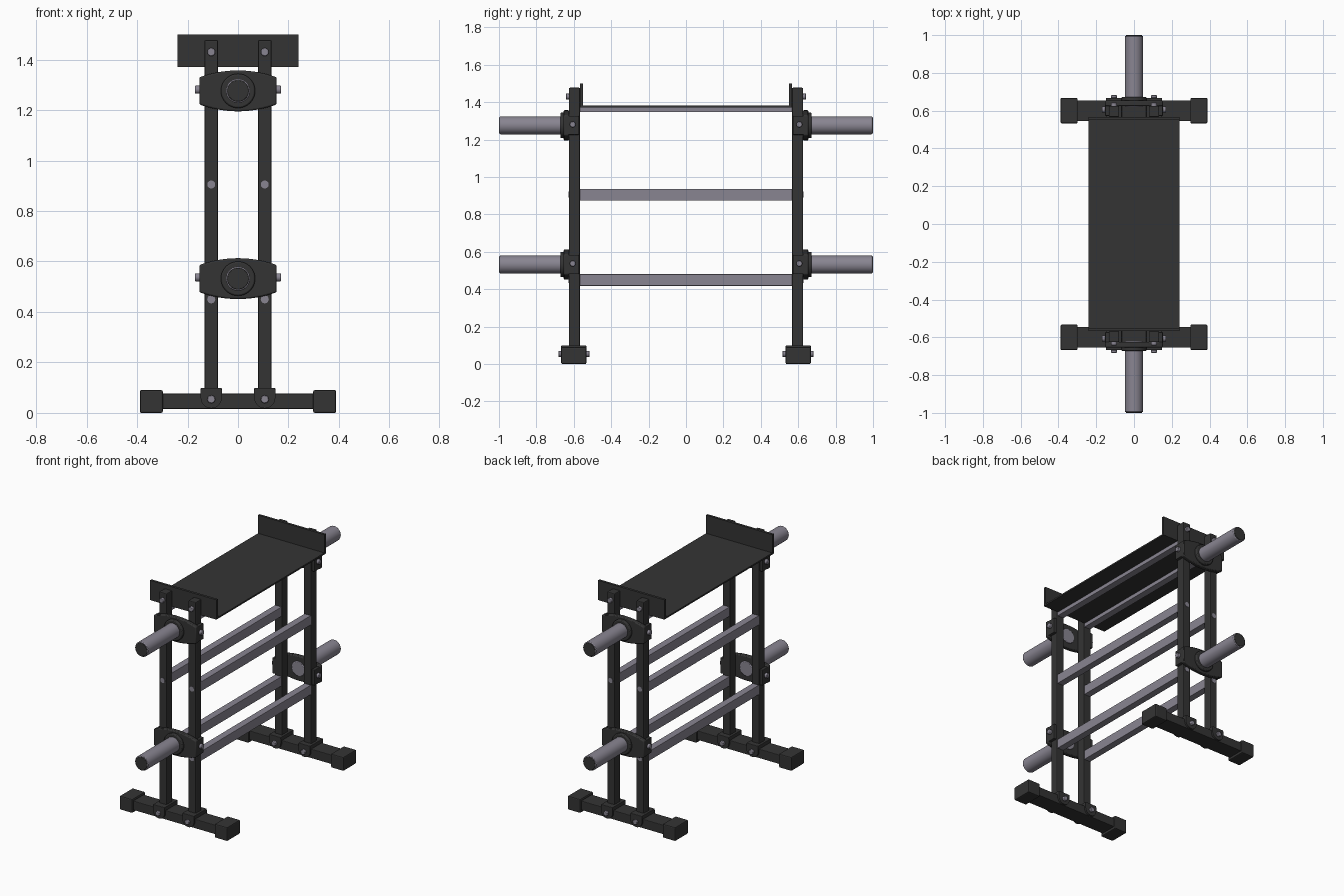
import bpy, bmesh, math
from mathutils import Matrix, Vector

if "Cube" in bpy.data.objects:
    bpy.data.objects.remove(bpy.data.objects["Cube"])


def material(name, col):
    m = bpy.data.materials.new(name)
    m.diffuse_color = (*col, 1)
    m.use_nodes = True
    m.node_tree.nodes["Principled BSDF"].inputs["Base Color"].default_value = m.diffuse_color
    return m


BLACK = material("black steel", (0.034, 0.034, 0.034))
GREY = material("grey steel", (0.25, 0.235, 0.285))


def finish(name, bm, mat, bevel=0, smooth=False):
    bmesh.ops.recalc_face_normals(bm, faces=bm.faces)
    me = bpy.data.meshes.new(name)
    bm.to_mesh(me)
    bm.free()
    me.materials.append(mat)
    ob = bpy.data.objects.new(name, me)
    bpy.context.collection.objects.link(ob)
    if bevel:
        b = ob.modifiers.new("bevel", 'BEVEL')
        b.width, b.segments, b.limit_method = bevel, 2, 'ANGLE'
        b.angle_limit = math.radians(50)
    if smooth:
        bpy.ops.object.select_all(action='DESELECT')
        bpy.context.view_layer.objects.active = ob
        ob.select_set(True)
        bpy.ops.object.shade_smooth_by_angle(angle=math.radians(35))
    return ob


def box(name, x, y, z, mat, bevel=0):
    """Box from (min, max) ranges."""
    bm = bmesh.new()
    bmesh.ops.create_cube(bm, size=1)
    for v in bm.verts:
        v.co = [(a + b) / 2 + c * (b - a)
                for (a, b), c in zip([sorted(x), sorted(y), sorted(z)], v.co)]
    return finish(name, bm, mat, bevel)


def rod(name, p, q, r, mat, sides=32, bevel=0):
    """Cylinder from p to q."""
    p, q = Vector(p), Vector(q)
    d = q - p
    bm = bmesh.new()
    rot = Vector((0, 0, 1)).rotation_difference(d).to_matrix().to_4x4()
    bmesh.ops.create_cone(bm, cap_ends=True, segments=sides, radius1=r, radius2=r,
                          depth=d.length, matrix=Matrix.Translation((p + q) / 2) @ rot)
    return finish(name, bm, mat, bevel, True)


def plate(name, pts, y0, y1, mat, bevel=0):
    """Outline in x,z extruded from y0 to y1."""
    bm = bmesh.new()
    f = bm.faces.new([bm.verts.new((x, y0, z)) for x, z in pts])
    ext = bmesh.ops.extrude_face_region(bm, geom=[f])
    for v in ext['geom']:
        if isinstance(v, bmesh.types.BMVert):
            v.co.y = y1
    return finish(name, bm, mat, bevel, True)


UX = 0.106           # upright centre in x
HUBS = (0.532, 1.276)

for s, end in ((-1, "front"), (1, "back")):
    # Foot bar with end caps
    box(f"{end}_foot_bar", (-0.32, 0.32), (s * 0.545, s * 0.655), (0.016, 0.076), BLACK, 0.004)
    for t in (-1, 1):
        box(f"{end}_foot_cap", (t * 0.298, t * 0.389), (s * 0.533, s * 0.667), (0, 0.09), BLACK, 0.006)

        # Upright post
        x = t * UX
        box(f"{end}_upright", (x - 0.027, x + 0.027), (s * 0.567, s * 0.626), (0.07, 1.477), BLACK, 0.005)

        # Bracket that clamps the upright to the foot bar
        box(f"{end}_foot_bracket", (x - 0.042, x + 0.042), (s * 0.533, s * 0.667), (0.072, 0.099), BLACK, 0.003)
        tab = [(x - 0.042, 0.09), (x + 0.042, 0.09)]
        tab += [(x + 0.042 * math.cos(a), 0.06 - 0.042 * math.sin(a))
                for a in (math.pi * i / 14 for i in range(15))]
        for y0, y1, y2 in ((0.654, 0.667, 0.682), (0.546, 0.533, 0.516)):
            plate(f"{end}_foot_bracket_tab", tab, s * y0, s * y1, BLACK)
            rod(f"{end}_foot_bolt", (x, s * y1, 0.054), (x, s * y2, 0.054), 0.016, GREY, 16, 0.003)

        # Upright bolts: raised at the shelf, flush at the rails
        rod(f"{end}_shelf_bolt", (x, s * 0.62, 1.43), (x, s * 0.642, 1.43), 0.016, GREY, 16, 0.003)
        for z in (0.905, 0.45):
            rod(f"{end}_rail_bolt", (x, s * 0.62, z), (x, s * 0.6285, z), 0.016, GREY, 16)

    # Weight peg hubs
    for z in HUBS:
        n = 16
        xs = [-0.153 + 0.306 * i / n for i in range(n + 1)]
        arc = [(x, 0.054 + 0.027 * (1 - (x / 0.153) ** 2)) for x in xs]
        outline = [(x, z + h) for x, h in arc] + [(x, z - h) for x, h in reversed(arc)]
        plate(f"{end}_hub_plate", outline, s * 0.625, s * 0.654, BLACK, 0.006)
        for t in (-1, 1):
            box(f"{end}_hub_side", (t * 0.132, t * 0.153), (s * 0.572, s * 0.64),
                (z - 0.051, z + 0.051), BLACK, 0.004)
            rod(f"{end}_hub_side_bolt", (t * 0.15, s * 0.606, z + 0.005),
                (t * 0.17, s * 0.606, z + 0.005), 0.016, GREY, 16, 0.003)
        rod(f"{end}_hub_collar", (0, s * 0.65, z), (0, s * 0.672, z), 0.068, BLACK, 40, 0.006)
        rod(f"{end}_weight_peg", (0, s * 0.62, z), (0, s * 0.996, z), 0.048, GREY, 40, 0.004)
        rod(f"{end}_peg_end_cap", (0, s * 0.99, z), (0, s * 1.0, z), 0.043, BLACK, 40, 0.003)

    # Upturned end of the shelf
    box(f"{end}_shelf_lip", (-0.24, 0.24), (s * 0.55, s * 0.566), (1.371, 1.5), BLACK)

# Shelf plate
box("shelf", (-0.24, 0.24), (-0.56, 0.56), (1.371, 1.381), BLACK)

# Long rails between the two ends
for t in (-1, 1):
    for z in (0.904, 0.449):
        box("rail", (t * UX - 0.023, t * UX + 0.023), (-0.57, 0.57), (z - 0.031, z + 0.031), GREY, 0.002)
    box("shelf_rail", (t * UX - 0.023, t * UX + 0.023), (-0.57, 0.57), (1.346, 1.372), GREY, 0.002)
